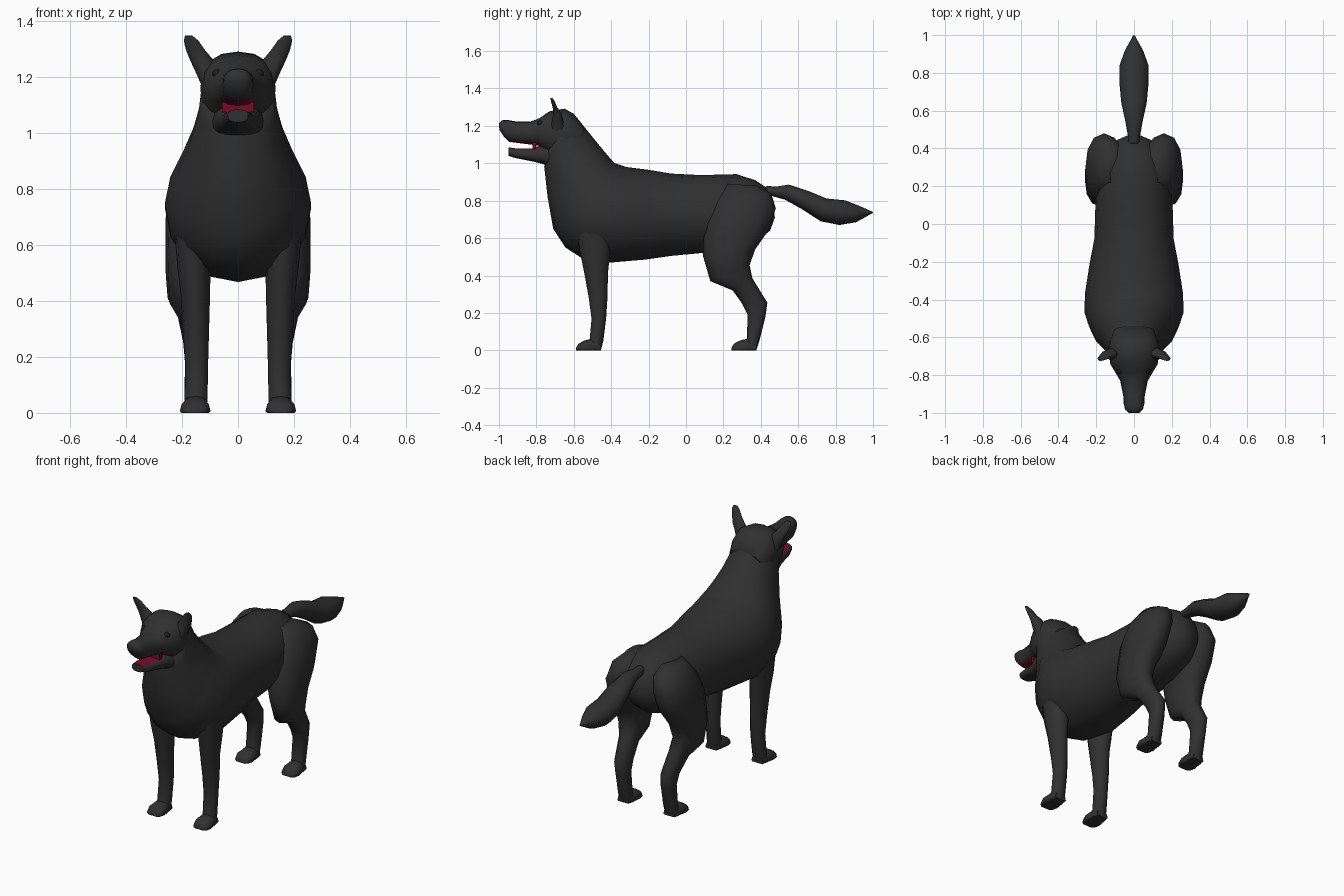
import bpy, bmesh, math


def material(name, rgb):
    m = bpy.data.materials.new(name)
    m.diffuse_color = (*rgb, 1)
    return m


FUR = material("charcoal fur", (0.03, 0.03, 0.03))
RED = material("mouth red", (0.17, 0.004, 0.02))
EYE = material("eye black", (0.012, 0.012, 0.012))


def finish(name, bm, mats, mirror=False, red_rule=None, angle=60):
    bmesh.ops.recalc_face_normals(bm, faces=bm.faces)
    if red_rule:
        for f in bm.faces:
            f.material_index = 1 if red_rule(f) else 0
    me = bpy.data.meshes.new(name)
    bm.to_mesh(me)
    bm.free()
    ob = bpy.data.objects.new(name, me)
    bpy.context.collection.objects.link(ob)
    for m in mats:
        me.materials.append(m)
    bpy.ops.object.select_all(action='DESELECT')
    ob.select_set(True)
    bpy.context.view_layer.objects.active = ob
    bpy.ops.object.shade_smooth_by_angle(angle=math.radians(angle))
    if mirror:
        ob.modifiers.new("mirror", 'MIRROR').use_axis[0] = True
    return ob


def loft(name, rings, n=16, p=1.0, mirror=False, red_rule=None, angle=60):
    """Each ring: (y, z) of one edge, (y, z) of the opposite edge, half width, x centre."""
    bm = bmesh.new()
    loops = []
    for r in rings:
        ay, az, by, bz, w = r[:5]
        xc = r[5] if len(r) > 5 else 0
        loop = []
        for k in range(n):
            t = 2 * math.pi * k / n
            c, s = (math.copysign(abs(v) ** p, v) for v in (math.cos(t), math.sin(t)))
            y = (ay + by) / 2 + s * (ay - by) / 2
            z = (az + bz) / 2 + s * (az - bz) / 2
            loop.append(bm.verts.new((xc + w * c, y, max(z, 0))))
        loops.append(loop)
    for a, b in zip(loops, loops[1:]):
        for k in range(n):
            j = (k + 1) % n
            bm.faces.new((a[k], a[j], b[j], b[k]))
    bm.faces.new(loops[0])
    bm.faces.new(loops[-1])
    return finish(name, bm, [FUR, RED] if red_rule else [FUR], mirror, red_rule, angle)


# torso running from rump to neck
loft("torso_and_neck", [
    (0.465, 0.80, 0.475, 0.71, 0.03), (0.43, 0.87, 0.45, 0.64, 0.10),
    (0.37, 0.91, 0.36, 0.57, 0.16), (0.27, 0.942, 0.24, 0.53, 0.19),
    (0.08, 0.937, 0.08, 0.52, 0.205), (-0.08, 0.945, -0.08, 0.505, 0.21),
    (-0.20, 0.965, -0.22, 0.485, 0.235), (-0.32, 0.98, -0.42, 0.468, 0.26),
    (-0.38, 1.00, -0.56, 0.495, 0.262), (-0.40, 1.02, -0.645, 0.55, 0.245),
    (-0.43, 1.055, -0.71, 0.65, 0.215), (-0.475, 1.11, -0.74, 0.82, 0.172),
    (-0.54, 1.19, -0.758, 0.98, 0.14), (-0.60, 1.26, -0.755, 1.04, 0.132)])

# skull and upper muzzle, with a red palate
loft("head", [
    (-0.54, 1.19, -0.60, 1.03, 0.11), (-0.60, 1.265, -0.65, 1.01, 0.132),
    (-0.65, 1.292, -0.70, 1.03, 0.135), (-0.73, 1.278, -0.755, 1.06, 0.125),
    (-0.785, 1.24, -0.79, 1.095, 0.098), (-0.83, 1.224, -0.83, 1.10, 0.073),
    (-0.91, 1.224, -0.91, 1.11, 0.057), (-0.955, 1.232, -0.945, 1.115, 0.055),
    (-0.985, 1.23, -0.975, 1.145, 0.048), (-1.0, 1.215, -0.998, 1.18, 0.03)],
    p=0.85,
    red_rule=lambda f: f.normal.z < -0.8 and -0.95 < f.calc_center_median().y < -0.79)

# lower jaw with red inner side
loft("lower_jaw", [
    (-0.70, 1.10, -0.73, 0.985, 0.095), (-0.77, 1.10, -0.77, 0.998, 0.082),
    (-0.82, 1.08, -0.82, 1.01, 0.064), (-0.91, 1.08, -0.91, 1.028, 0.051),
    (-0.95, 1.085, -0.95, 1.04, 0.036)],
    p=0.75,
    red_rule=lambda f: f.normal.z > 0.8 and f.calc_center_median().y < -0.76)

# red back wall of the mouth
bm = bmesh.new()
bmesh.ops.create_cube(bm, size=1)
for v in bm.verts:
    v.co = (v.co.x * 0.115, -0.812 + v.co.y * 0.02, 1.094 + v.co.z * 0.036)
finish("mouth_back", bm, [RED])

# ears
loft("ear", [
    (-0.73, 1.17, -0.64, 1.17, 0.03, 0.10), (-0.72, 1.215, -0.655, 1.225, 0.04, 0.112),
    (-0.713, 1.26, -0.665, 1.27, 0.041, 0.132), (-0.713, 1.295, -0.688, 1.30, 0.034, 0.152),
    (-0.722, 1.33, -0.702, 1.333, 0.026, 0.168), (-0.725, 1.348, -0.715, 1.35, 0.013, 0.176)],
    n=10, mirror=True)

# eyes
bm = bmesh.new()
bmesh.ops.create_uvsphere(bm, u_segments=12, v_segments=8, radius=0.017)
for v in bm.verts:
    v.co.x += 0.075
    v.co.y -= 0.778
    v.co.z += 1.213
finish("eye", bm, [EYE], mirror=True)

# tail
loft("tail", [
    (0.43, 0.88, 0.41, 0.82, 0.025), (0.48, 0.875, 0.46, 0.825, 0.033),
    (0.55, 0.886, 0.53, 0.805, 0.045), (0.66, 0.85, 0.62, 0.755, 0.067),
    (0.75, 0.812, 0.72, 0.69, 0.076), (0.85, 0.802, 0.82, 0.67, 0.078),
    (0.92, 0.775, 0.91, 0.685, 0.05), (1.0, 0.74, 0.998, 0.734, 0.004)], n=12)

# front legs
loft("front_leg", [
    (-0.59, 0.68, -0.38, 0.68, 0.07, 0.16), (-0.57, 0.54, -0.405, 0.52, 0.06, 0.158),
    (-0.545, 0.42, -0.417, 0.42, 0.052, 0.152), (-0.52, 0.28, -0.42, 0.28, 0.046, 0.15),
    (-0.505, 0.17, -0.427, 0.17, 0.041, 0.148), (-0.515, 0.06, -0.442, 0.05, 0.041, 0.15),
    (-0.53, 0.0, -0.455, 0.0, 0.042, 0.152)], n=12, mirror=True)

# hind legs
loft("hind_leg", [
    (0.22, 0.89, 0.38, 0.88, 0.05, 0.12), (0.155, 0.80, 0.455, 0.84, 0.09, 0.138),
    (0.105, 0.68, 0.48, 0.76, 0.10, 0.158), (0.092, 0.58, 0.44, 0.64, 0.095, 0.165),
    (0.092, 0.50, 0.37, 0.54, 0.083, 0.177), (0.13, 0.37, 0.34, 0.455, 0.072, 0.18),
    (0.25, 0.32, 0.355, 0.385, 0.052, 0.165), (0.30, 0.25, 0.435, 0.255, 0.043, 0.153),
    (0.33, 0.19, 0.425, 0.18, 0.04, 0.15), (0.325, 0.06, 0.392, 0.05, 0.041, 0.15),
    (0.31, 0.0, 0.376, 0.0, 0.042, 0.152)], n=12, p=0.9, mirror=True)

# paws, flat underneath
for name, y in (("front_paw", -0.455), ("hind_paw", 0.376)):
    loft(name, [
        (y, 0.04, y, -0.03, 0.038, 0.152), (y - 0.04, 0.065, y - 0.04, -0.05, 0.046, 0.152),
        (y - 0.09, 0.052, y - 0.09, -0.04, 0.055, 0.153),
        (y - 0.12, 0.035, y - 0.12, -0.03, 0.046, 0.153),
        (y - 0.132, 0.015, y - 0.132, -0.01, 0.03, 0.153)], n=12, p=0.85, mirror=True)
